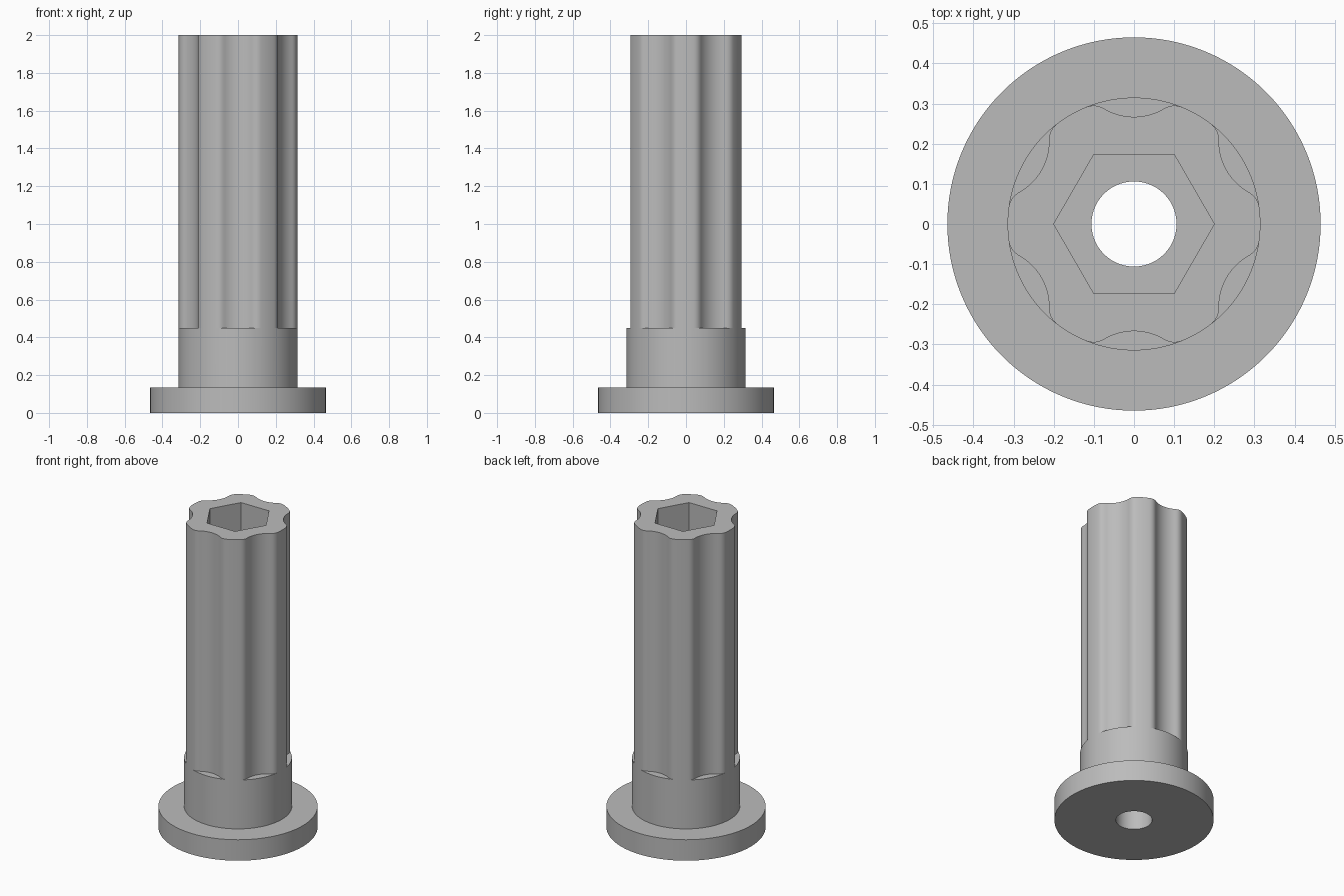
import bpy
import bmesh
from math import cos, sin, sqrt, radians, pi

if "Cube" in bpy.data.objects:
    bpy.data.objects.remove(bpy.data.objects["Cube"], do_unlink=True)

SEGMENTS = 240
BODY_R, FLANGE_R, BORE_R = 0.315, 0.465, 0.106
HEX_R = 0.2
FLANGE_TOP, COLLAR_TOP, TOP = 0.135, 0.45, 2.0
SOCKET_FLOOR = 0.45


def circle(radius):
    return lambda angle: radius


def hexagon(angle):
    # corner on the x axis, straight sides between corners
    return HEX_R * cos(pi / 6) / cos(angle % (pi / 3) - pi / 6)


def ray_to_arc(angle, distance, radius, side):
    # polar radius of an arc whose centre lies `angle` away from the ray
    along = distance * cos(angle)
    return along + side * sqrt(max(0, along**2 - distance**2 + radius**2))


def six_lobes(angle):
    # rounded lobes on the body circle, hollow grooves between them
    from_groove = abs(angle % (pi / 3) - pi / 6)
    if from_groove > radians(22.4):
        return BODY_R
    if from_groove > radians(14.6):
        return ray_to_arc(from_groove - radians(22.4), 0.265, 0.05, 1)
    return ray_to_arc(from_groove, 0.413, 0.146, -1)


# Cross-sections in order: underside, flange, collar, lobed shaft, socket, bore
sections = [
    (circle(BORE_R), 0),
    (circle(FLANGE_R), 0),
    (circle(FLANGE_R), FLANGE_TOP),
    (circle(BODY_R), FLANGE_TOP),
    (circle(BODY_R), COLLAR_TOP),
    (six_lobes, COLLAR_TOP),
    (six_lobes, TOP),
    (hexagon, TOP),
    (hexagon, SOCKET_FLOOR),
    (circle(BORE_R), SOCKET_FLOOR),
]

bm = bmesh.new()
rings = []
for shape, z in sections:
    ring = []
    for i in range(SEGMENTS):
        a = 2 * pi * i / SEGMENTS
        r = shape(a)
        ring.append(bm.verts.new((r * cos(a), r * sin(a), z)))
    rings.append(ring)

# Skin between neighbouring sections, closing back through the bore
for k, lower in enumerate(rings):
    upper = rings[(k + 1) % len(rings)]
    for i in range(SEGMENTS):
        j = (i + 1) % SEGMENTS
        bm.faces.new((lower[i], lower[j], upper[j], upper[i]))

# Lobes flush with the collar merge into it
bmesh.ops.remove_doubles(bm, verts=bm.verts, dist=0.0002)
bmesh.ops.recalc_face_normals(bm, faces=bm.faces)
mesh = bpy.data.meshes.new("lobed_sleeve")
bm.to_mesh(mesh)
bm.free()

sleeve = bpy.data.objects.new("lobed_sleeve", mesh)
bpy.context.collection.objects.link(sleeve)

# Plain grey metal
grey = bpy.data.materials.new("plain_grey")
grey.use_nodes = True
colour = (0.5, 0.5, 0.5, 1)
grey.diffuse_color = colour
grey.node_tree.nodes["Principled BSDF"].inputs["Base Color"].default_value = colour
mesh.materials.append(grey)

bpy.ops.object.select_all(action="DESELECT")
sleeve.select_set(True)
bpy.context.view_layer.objects.active = sleeve
bpy.ops.object.shade_smooth_by_angle(angle=radians(30))
